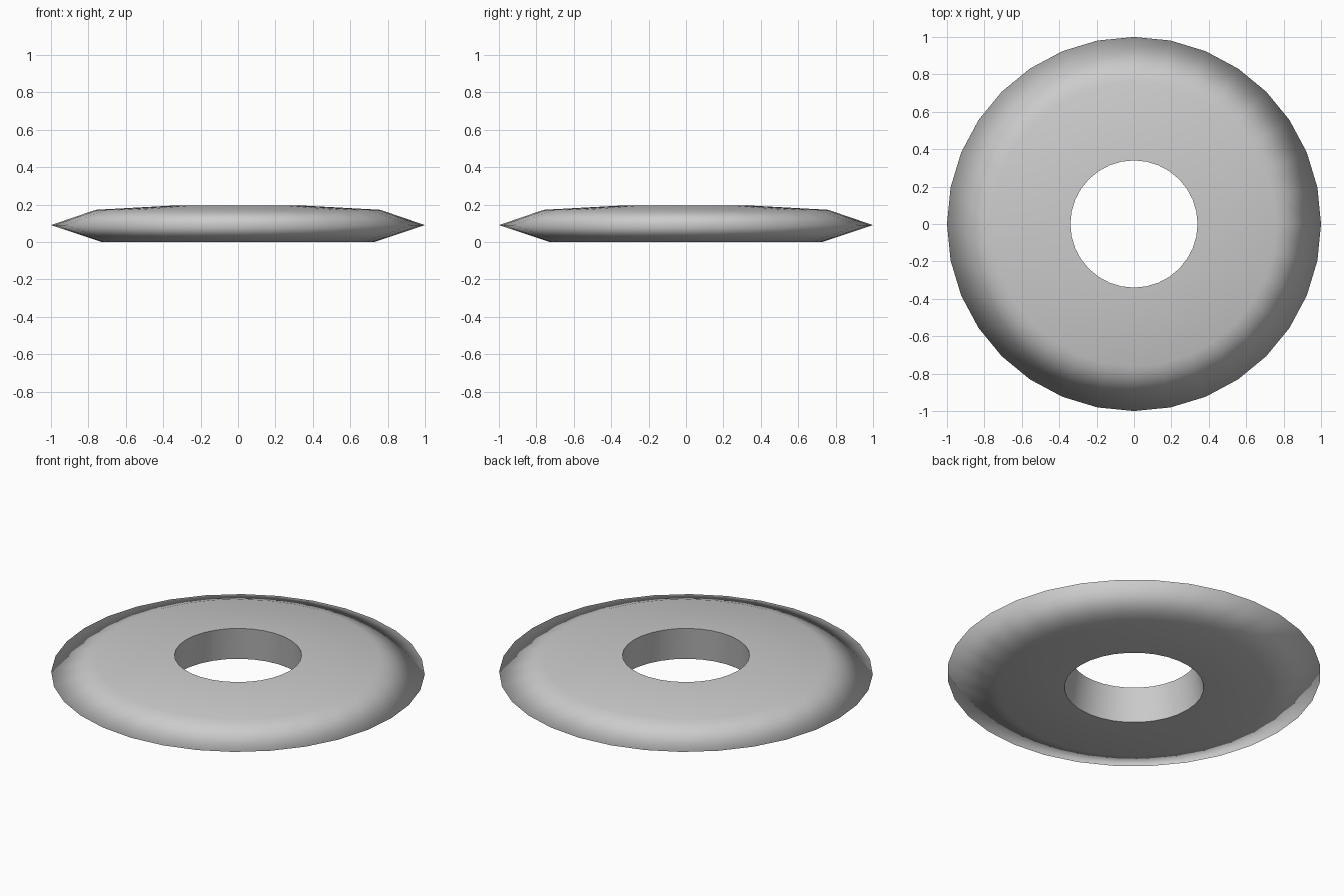
import bpy, bmesh
from math import cos, sin, pi

if "Cube" in bpy.data.objects:
    bpy.data.objects.remove(bpy.data.objects["Cube"])

SEGMENTS = 32
# Cross-section (radius, height): hole bottom, lower face edge, rim, upper face edge, hole top
PROFILE = [(0.373, 0.0), (0.73, 0.0), (1.0, 0.09), (0.76, 0.172), (0.34, 0.195)]
SHARP_RINGS = {0, 4}  # the two hole edges stay crisp

# Revolve the closed profile into a ring
bm = bmesh.new()
rings = [[bm.verts.new((r * cos(2 * pi * i / SEGMENTS), r * sin(2 * pi * i / SEGMENTS), z))
          for i in range(SEGMENTS)] for r, z in PROFILE]
for k, ring in enumerate(rings):
    nxt = rings[(k + 1) % len(rings)]
    for i in range(SEGMENTS):
        j = (i + 1) % SEGMENTS
        bm.faces.new((ring[i], ring[j], nxt[j], nxt[i])).smooth = True
for k in SHARP_RINGS:
    for i in range(SEGMENTS):
        bm.edges.get((rings[k][i], rings[k][(i + 1) % SEGMENTS])).smooth = False
bmesh.ops.recalc_face_normals(bm, faces=bm.faces)

# Bevel-rimmed disc with a tapered hole
mesh = bpy.data.meshes.new("ring_disc")
bm.to_mesh(mesh)
bm.free()
disc = bpy.data.objects.new("ring_disc", mesh)
bpy.context.collection.objects.link(disc)
